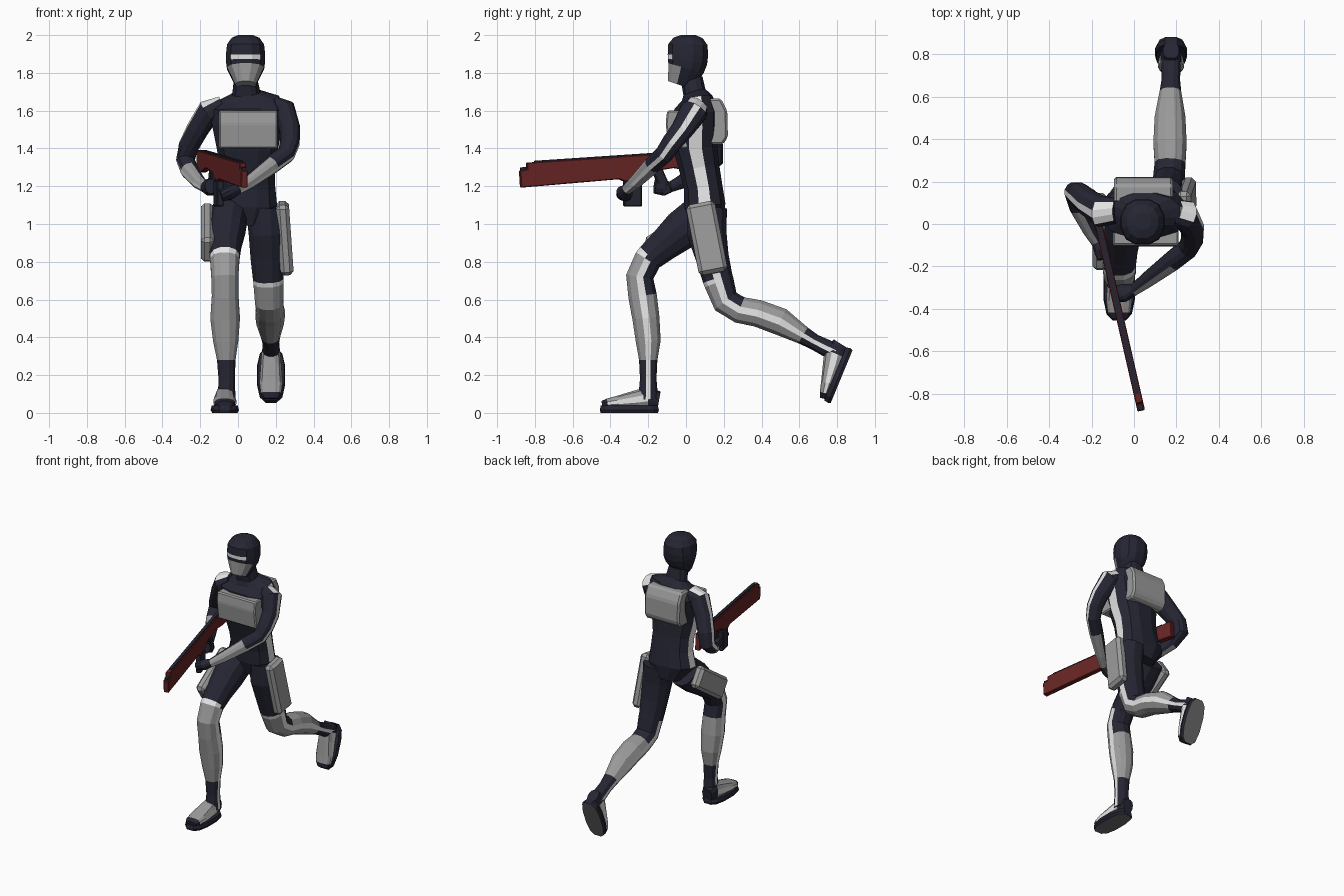
import bpy, bmesh, math
from mathutils import Vector, Matrix

def make_mat(name, col):
    m = bpy.data.materials.new(name)
    m.diffuse_color = (*col, 1)
    return m

MATS = [make_mat("navy suit", (0.019, 0.019, 0.034)), make_mat("armour grey", (0.33, 0.33, 0.33)),
        make_mat("white trim", (0.8, 0.8, 0.8)), make_mat("rifle red", (0.14, 0.018, 0.018)),
        make_mat("sole grey", (0.15, 0.15, 0.155))]
NAVY, GREY, WHITE, RED, SOLE = range(5)
# ring angles: narrow faces at 0 and 180 degrees (index 0 and 6) carry the side stripes
ANG = [math.radians(a) for a in (-12, 12, 45, 75, 105, 135, 168, 192, 225, 255, 285, 315)]
N = len(ANG)

def finish(name, bm, M=None):
    bmesh.ops.recalc_face_normals(bm, faces=bm.faces)
    if M is not None:
        bm.transform(M)
    me = bpy.data.meshes.new(name)
    bm.to_mesh(me)
    bm.free()
    for m in MATS:
        me.materials.append(m)
    ob = bpy.data.objects.new(name, me)
    bpy.context.collection.objects.link(ob)
    return ob

def tube(name, rings, side, rule, e=0.9, M=None, caps=(0, 0)):
    """Loft rings (x, y, z, half width, half depth); rule(segment, side) gives the colour."""
    bm = bmesh.new()
    P = [Vector(r[:3]) for r in rings]
    side = Vector(side)
    sp = lambda v: math.copysign(abs(v) ** e, v)
    loops = []
    for i, r in enumerate(rings):
        t = Vector()
        if i > 0:
            t += (P[i] - P[i - 1]).normalized()
        if i < len(P) - 1:
            t += (P[i + 1] - P[i]).normalized()
        t.normalize()
        u = (side - side.dot(t) * t).normalized()
        v = t.cross(u)
        loops.append([bm.verts.new(P[i] + u * r[3] * sp(math.cos(a)) + v * r[4] * sp(math.sin(a))) for a in ANG])
    for k in range(len(loops) - 1):
        A, B = loops[k], loops[k + 1]
        for j in range(N):
            n = (j + 1) % N
            bm.faces.new((A[j], A[n], B[n], B[j])).material_index = rule(k, j)
    for lp, c in ((loops[0], caps[0]), (loops[-1], caps[1])):
        bm.faces.new(lp).material_index = c
    return finish(name, bm, M)

def place(loc, rx=0, ry=0, rz=0):
    return (Matrix.Translation(loc) @ Matrix.Rotation(rz, 4, 'Z')
            @ Matrix.Rotation(ry, 4, 'Y') @ Matrix.Rotation(rx, 4, 'X'))

def prism(name, prof, width, mat, M, bevel=0.0):
    """Extrude a (y, z) profile along x."""
    bm = bmesh.new()
    f = bm.faces.new([bm.verts.new((-width / 2, y, z)) for y, z in prof])
    g = bmesh.ops.extrude_face_region(bm, geom=[f])['geom']
    bmesh.ops.translate(bm, verts=[v for v in g if isinstance(v, bmesh.types.BMVert)], vec=(width, 0, 0))
    if bevel:
        bmesh.ops.bevel(bm, geom=bm.edges[:], offset=bevel, segments=1, affect='EDGES', profile=0.5)
    for f in bm.faces:
        f.material_index = mat
    return finish(name, bm, M)

def rect(sy, sz):
    return [(-sy / 2, -sz / 2), (sy / 2, -sz / 2), (sy / 2, sz / 2), (-sy / 2, sz / 2)]

stripes = (0, 6)

# torso with side stripes, running up into the neck
tube("torso", [(.045, .11, 1.0, .09, .09), (.04, .10, 1.1, .17, .112), (.05, .09, 1.2, .15, .105),
               (.05, .07, 1.3, .147, .11), (.05, .05, 1.4, .165, .12), (.05, .05, 1.52, .19, .128),
               (.05, .055, 1.6, .205, .12), (.05, .06, 1.66, .17, .085), (.043, .045, 1.695, .075, .062),
               (.04, .03, 1.77, .062, .06)], (1, 0, 0),
     lambda k, j: WHITE if j in stripes and 0 < k < 7 else NAVY, e=0.8)

# helmet with grey jaw and white visor
def head_rule(k, j):
    if k == 0 and j >= 7:
        return GREY
    return WHITE if k == 2 and j in (8, 9, 10) else NAVY
tube("helmet", [(.04, -.03, 1.735, .055, .07), (.04, .0, 1.825, .1, .1), (.04, .008, 1.86, .105, .108),
                (.04, .01, 1.895, .106, .11), (.04, .01, 1.95, .1, .107), (.04, .012, 1.985, .075, .08),
                (.04, .012, 2.0, .04, .04)], (1, 0, 0), head_rule, e=0.85, caps=(GREY, NAVY))

# chest plate and backpack
prism("chest_plate", [(-.09, 1.4), (.03, 1.4), (.03, 1.6), (-.1, 1.6), (-.108, 1.53)], .31, GREY,
      place((.055, 0, 0)), .008)
prism("backpack", [(.1, 1.42), (.195, 1.42), (.222, 1.46), (.218, 1.6), (.185, 1.665), (.1, 1.665)], .28, GREY,
      place((.045, 0, 0)), .012)

# arms: navy sleeve, grey forearm, white outer stripe
def arm_rule(k, j):
    if k == 0 and j in (11, 0, 1):
        return WHITE
    if k >= 7:
        return NAVY
    if j == 0:
        return WHITE
    return GREY if k in (5, 6) and j in (1, 2, 3, 9, 10, 11) else NAVY
tube("left_arm", [(.17, .06, 1.63, .05, .06), (.245, .04, 1.595, .065, .075), (.275, -.02, 1.5, .056, .062),
                  (.275, -.075, 1.43, .052, .055), (.255, -.115, 1.37, .048, .05), (.18, -.175, 1.315, .047, .047),
                  (.06, -.265, 1.225, .036, .036), (.0, -.31, 1.185, .027, .028), (-.045, -.325, 1.165, .035, .045),
                  (-.09, -.33, 1.15, .03, .04)], (1, 0, 0), arm_rule)
tube("right_arm", [(-.08, .06, 1.63, .05, .06), (-.155, .06, 1.595, .065, .075), (-.215, .10, 1.5, .058, .065),
                   (-.262, .14, 1.41, .054, .058), (-.278, .15, 1.34, .05, .052), (-.258, .08, 1.285, .047, .047),
                   (-.205, -.03, 1.22, .036, .036), (-.175, -.085, 1.195, .028, .028), (-.155, -.12, 1.195, .035, .045),
                   (-.145, -.165, 1.2, .03, .04)], (-1, 0, 0), arm_rule)

# legs: trim band above the knee, front knee pad, grey shin, side stripes
def leg_rule(outer):
    def rule(k, j):
        front = 1 <= j <= 5
        if k == 3:
            return WHITE if front or j == outer else NAVY
        if k < 3:
            return WHITE if j == outer else NAVY
        if j in stripes:
            return WHITE
        if k in (4, 5):
            return GREY if front else NAVY
        return GREY if k in (6, 7, 8) else NAVY
    return rule
tube("front_leg", [(-.045, .09, 1.06, .1, .11), (-.06, -.02, .97, .1, .11), (-.07, -.12, .885, .088, .088),
                   (-.07, -.19, .825, .08, .077), (-.07, -.203, .81, .079, .076), (-.07, -.245, .72, .073, .075),
                   (-.068, -.23, .62, .072, .078), (-.068, -.212, .5, .08, .074), (-.065, -.2, .38, .068, .068),
                   (-.062, -.2, .28, .05, .05), (-.06, -.2, .18, .044, .045), (-.06, -.2, .07, .048, .055)],
     (1, 0, 0), leg_rule(6))
tube("back_leg", [(.14, .11, 1.08, .1, .11), (.15, .11, .95, .095, .108), (.155, .14, .82, .09, .09),
                  (.16, .168, .71, .082, .083), (.161, .175, .69, .081, .082), (.165, .21, .59, .076, .075),
                  (.17, .285, .545, .074, .073), (.17, .38, .527, .08, .074), (.17, .5, .483, .074, .075),
                  (.172, .62, .41, .052, .05), (.174, .68, .375, .044, .043), (.175, .79, .32, .048, .05)],
     (1, 0, 0), leg_rule(0))

# boots, drawn once around the front ankle and re-posed for the back foot
def boot(name, M):
    tube(name, [(0, .058, -.03, .038, .045), (0, 0, -.02, .05, .06), (0, -.06, -.03, .055, .052),
                (0, -.16, -.043, .062, .035), (0, -.215, -.05, .055, .027), (0, -.245, -.055, .04, .018)], (1, 0, 0),
         lambda k, j: NAVY if k in (0, 4) else WHITE if j in stripes else GREY, e=.75, M=M)
    tube(name + "_sole", [(0, -.1, -.1, .068, .155), (0, -.1, -.085, .076, .16), (0, -.1, -.062, .07, .155)],
         (1, 0, 0), lambda k, j: NAVY, e=.7, M=M, caps=(SOLE, NAVY))
boot("front_boot", place((-.07, -.3 + .1, .1)))
boot("back_boot", place((.175, .77, .323), rx=math.radians(67.5)))

# thigh pads
prism("left_thigh_pad", rect(.155, .38), .07, GREY, place((.247, .11, .925), math.radians(11), -.07), .02)
prism("right_thigh_pad", rect(.155, .36), .07, GREY, place((-.162, -.035, .955), math.radians(-56)), .02)

# rifle: red body, navy rail, magazine and grip
G = place((-.085, -.36, 1.297), rx=.065, rz=.225)
prism("rifle_body", [(-.535, -.07), (-.535, .02), (-.495, .025), (-.495, .06), (.53, .06), (.53, -.06), (.42, -.05),
                     (.3, -.02), (.15, -.035), (.13, -.06), (.03, -.075), (.0, -.06)], .036, RED, G, .004)
prism("rifle_rail", rect(.9, .008), .022, NAVY, G @ place((0, 0, .063)))
prism("rifle_muzzle", rect(.03, .03), .02, NAVY, G @ place((0, -.515, .022)))
prism("rifle_magazine", rect(.095, .14), .036, NAVY, G @ place((0, .07, -.14), rx=-.065), .005)
prism("rifle_grip", rect(.055, .14), .032, NAVY, G @ place((0, .235, -.09), rx=.35), .006)
